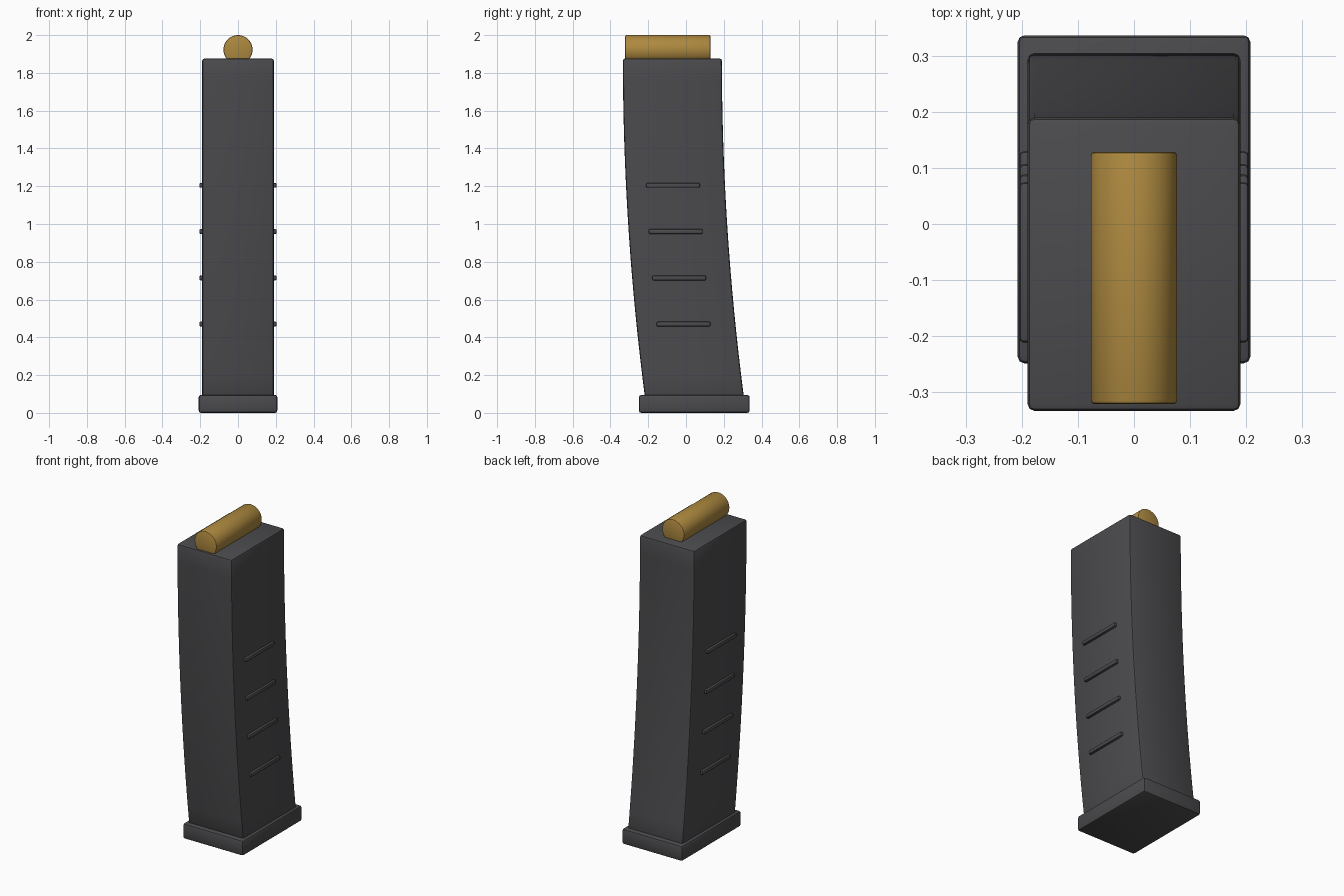
import bpy, bmesh, math

if "Cube" in bpy.data.objects:
    bpy.data.objects.remove(bpy.data.objects["Cube"])

def material(name, rgb):
    m = bpy.data.materials.new(name)
    m.diffuse_color = (*rgb, 1)
    m.use_nodes = True
    m.node_tree.nodes["Principled BSDF"].inputs["Base Color"].default_value = m.diffuse_color
    return m

steel = material("dark_steel", (0.07, 0.07, 0.075))
brass = material("brass", (0.42, 0.25, 0.05))

TOP, BOTTOM, SHIFT = 1.876, 0.085, 0.115

def centre_y(z):
    return -0.072 + SHIFT * ((TOP - z) / (TOP - 0.095)) ** 2

def finish(obj, mat, bevel, segments=2):
    obj.data.materials.append(mat)
    mod = obj.modifiers.new("bevel", 'BEVEL')
    mod.width = bevel
    mod.segments = segments
    mod.limit_method = 'ANGLE'
    mod.angle_limit = math.radians(40)
    bpy.ops.object.select_all(action='DESELECT')
    obj.select_set(True)
    bpy.context.view_layer.objects.active = obj
    bpy.ops.object.modifier_apply(modifier=mod.name)
    bpy.ops.object.shade_smooth_by_angle(angle=math.radians(30))

def box(name, centre, size, mat, bevel, segments=2):
    bpy.ops.mesh.primitive_cube_add(size=1, location=centre)
    obj = bpy.context.object
    obj.name = name
    obj.scale = size
    bpy.ops.object.transform_apply(location=False, rotation=False, scale=True)
    finish(obj, mat, bevel, segments)

# Curved body: rectangular rings swept along a gentle arc
bm = bmesh.new()
rings = []
STEPS = 16
for i in range(STEPS + 1):
    z = BOTTOM + (TOP - BOTTOM) * i / STEPS
    y = centre_y(z)
    rings.append([bm.verts.new((sx * 0.19, y + sy * 0.262, z))
                  for sx, sy in ((-1, -1), (1, -1), (1, 1), (-1, 1))])
for a, b in zip(rings, rings[1:]):
    for k in range(4):
        n = (k + 1) % 4
        bm.faces.new((a[k], a[n], b[n], b[k]))
bm.faces.new(rings[0][::-1])
bm.faces.new(rings[-1])
mesh = bpy.data.meshes.new("body")
bm.to_mesh(mesh)
bm.free()
body = bpy.data.objects.new("body", mesh)
bpy.context.collection.objects.link(body)
finish(body, steel, 0.012)

# Base plate
box("base_plate", (0, 0.044, 0.0475), (0.416, 0.586, 0.095), steel, 0.012)

# Grip ribs on both sides
for i in range(4):
    z = 0.47 + 0.245 * i
    for side, s in (("left", -1), ("right", 1)):
        box(f"rib_{side}_{i + 1}", (s * 0.193, centre_y(z) - 0.013, z),
            (0.024, 0.286, 0.026), steel, 0.008)

# Cartridge lying in the top opening
bpy.ops.mesh.primitive_cylinder_add(vertices=48, radius=0.077, depth=0.451,
                                    location=(0, -0.0965, 1.923),
                                    rotation=(math.pi / 2, 0, 0))
cartridge = bpy.context.object
cartridge.name = "cartridge"
finish(cartridge, brass, 0.007)
